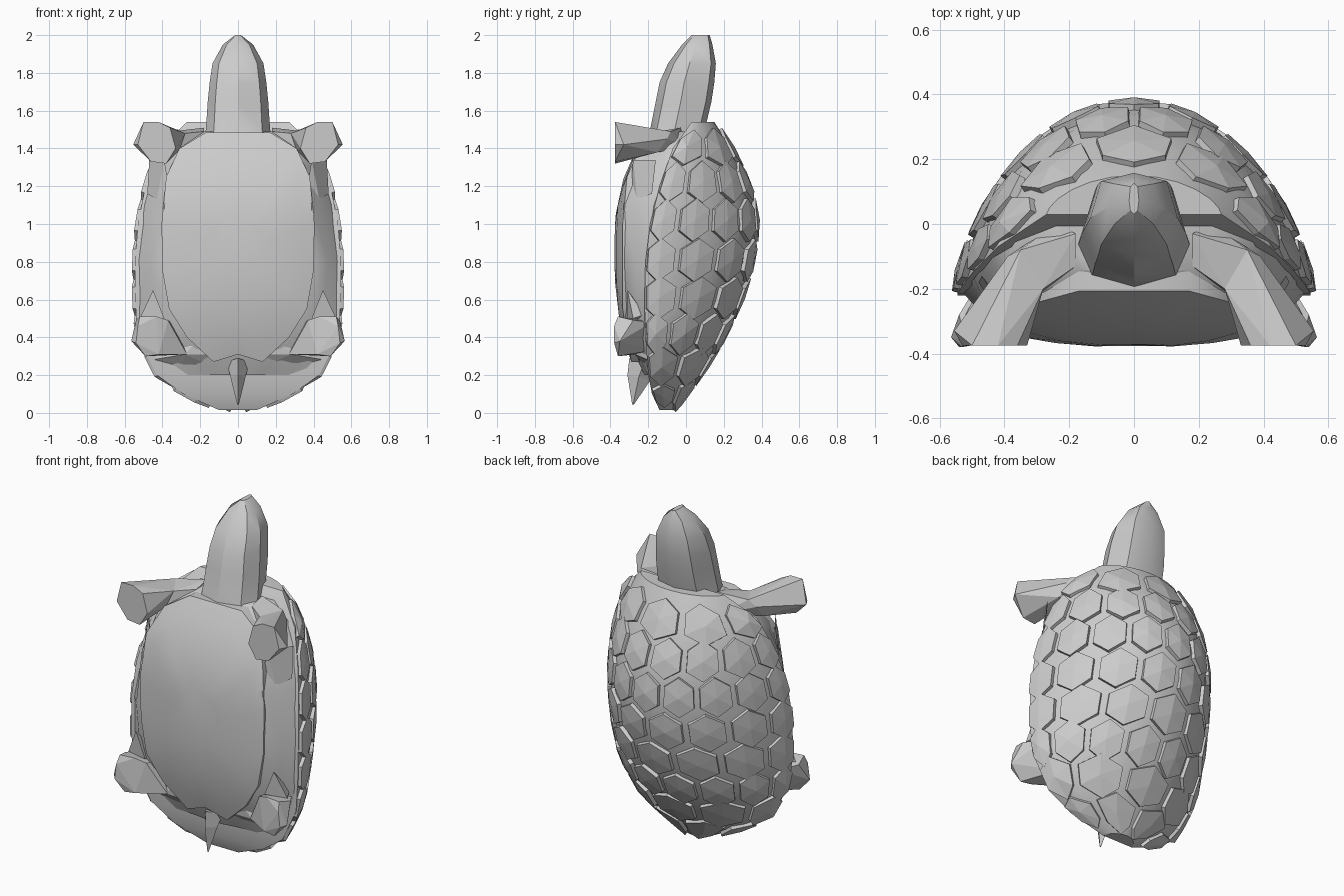
import bpy, bmesh, math
from mathutils import Vector

if "Cube" in bpy.data.objects:
    bpy.data.objects.remove(bpy.data.objects["Cube"])

grey = bpy.data.materials.new("stone_grey")
grey.use_nodes = True
colour = (0.6, 0.6, 0.6, 1)
grey.diffuse_color = colour
grey.node_tree.nodes["Principled BSDF"].inputs["Base Color"].default_value = colour


def finish(name, bm, smooth=0):
    bmesh.ops.recalc_face_normals(bm, faces=bm.faces)
    mesh = bpy.data.meshes.new(name)
    bm.to_mesh(mesh)
    bm.free()
    mesh.materials.append(grey)
    obj = bpy.data.objects.new(name, mesh)
    bpy.context.collection.objects.link(obj)
    if smooth:
        bpy.ops.object.select_all(action="DESELECT")
        obj.select_set(True)
        bpy.context.view_layer.objects.active = obj
        bpy.ops.object.shade_smooth_by_angle(angle=math.radians(smooth))


def loft(name, rings, smooth=0):
    bm = bmesh.new()
    rows = [[bm.verts.new(p) for p in ring] for ring in rings]
    n = len(rows[0])
    for a, b in zip(rows, rows[1:]):
        for i in range(n):
            j = (i + 1) % n
            bm.faces.new((a[i], a[j], b[j], b[i]))
    bm.faces.new(rows[0])
    bm.faces.new(rows[-1])
    finish(name, bm, smooth)


def hull_pair(name, points):
    """Faceted solid around the points, once on each side."""
    for side, s in (("left", 1), ("right", -1)):
        bm = bmesh.new()
        for x, y, z in points:
            bm.verts.new((s * x, y, z))
        out = bmesh.ops.convex_hull(bm, input=bm.verts)
        junk = [v for v in out["geom_interior"] if isinstance(v, bmesh.types.BMVert)]
        bmesh.ops.delete(bm, geom=junk, context="VERTS")
        finish(f"{side}_{name}", bm)


# Shell stations: height, half width, rim depth, ridge depth
STATIONS = [(.015, .1, -.14, -.06), (.1, .29, -.18, 0), (.2, .43, -.2, .075),
            (.4, .53, -.215, .2), (.6, .545, -.22, .29), (.8, .545, -.215, .355),
            (1, .53, -.19, .375), (1.2, .49, -.14, .34), (1.4, .42, -.07, .24),
            (1.54, .27, .03, .15)]


def station(z):
    z = min(max(z, STATIONS[0][0]), STATIONS[-1][0])
    for a, b in zip(STATIONS, STATIONS[1:]):
        if z <= b[0]:
            f = (z - a[0]) / (b[0] - a[0])
            return [p + (q - p) * f for p, q in zip(a, b)]


def on_shell(t, z):
    z, w, rim, ridge = station(z)
    a = t * math.pi / 2
    return Vector((w * math.sin(a), rim + (ridge - rim) * max(math.cos(a), 0) ** 1.3, z))


loft("shell", [[on_shell(i / 6, s[0]) for i in range(-6, 7)] for s in STATIONS], 20)

# Raised hexagonal plates in staggered rows
bm = bmesh.new()
for row, z in enumerate((.1, .25, .42, .61, .81, 1.02, 1.22, 1.4)):
    arc = sum((on_shell(i / 10 + .1, z) - on_shell(i / 10, z)).length for i in range(-10, 10))
    n = max(2, round(arc / .22))
    if n % 2 != row % 2:
        n += 1
    for k in range(n):
        t = (2 * k + 1) / n - 1
        du = (on_shell(t + .02, z) - on_shell(t - .02, z)) / .04
        dv = (on_shell(t, z + .04) - on_shell(t, z - .04)) / .08
        normal = dv.cross(du).normalized()
        if normal.dot(Vector((math.sin(t * 1.5), math.cos(t * 1.5), 0))) < 0:
            normal = -normal
        top, base = [], []
        for i in range(6):
            a = math.radians(30 + 60 * i)
            p = on_shell(t + .98 / n * math.cos(a), z + .115 * math.sin(a) / max(dv.length, 1))
            top.append(bm.verts.new(p + normal * .018))
            base.append(bm.verts.new(p - normal * .01))
        mid = bm.verts.new(on_shell(t, z) + normal * .02)
        for i in range(6):
            j = (i + 1) % 6
            bm.faces.new((mid, top[i], top[j]))
            bm.faces.new((top[i], base[i], base[j], top[j]))
        bm.faces.new(base)
finish("shell_plates", bm)

# Soft body: height, half width, side depth, belly half width, belly depth
rings = []
for z, w, y, p, front in ((.2, .36, -.19, .12, -.21), (.33, .48, -.2, .22, -.27),
                          (.5, .52, -.22, .34, -.32), (.8, .53, -.21, .39, -.335),
                          (1.1, .495, -.17, .39, -.33), (1.3, .44, -.1, .345, -.285),
                          (1.42, .37, -.05, .28, -.21), (1.49, .25, .02, .17, -.14)):
    half = [(w * .9, y + .06), (w, y), (w * .6 + p * .4, y * .5 + front * .5), (p, front), (p / 2, front - .01)]
    rings.append([(x, d, z) for x, d in half] + [(-x, d, z) for x, d in reversed(half)])
loft("body", rings, 40)

# Belly plate: outline of height and half width, domed toward the front
OUTLINE = ((1.485, .17), (1.4, .31), (1.25, .38), (1, .405), (.75, .4), (.55, .365), (.4, .27), (.27, .13))
edge = [(x, z) for z, x in OUTLINE] + [(0, .31)] + [(-x, z) for z, x in reversed(OUTLINE)]


def belly_depth(z, f):
    if z < .5:
        side = -.335 + (.5 - z) * .2
    else:
        side = -.335 + max(z - 1.2, 0) * .45
    return side + (-.38 - side) * (1 - f ** 2.5)


rings = [[(x, belly_depth(z, 1) + .06, z) for x, z in edge]]
for f in (1, .85, .6, .3):
    rings.append([(x * f, belly_depth(z, f), .87 + (z - .87) * f) for x, z in edge])
loft("belly_plate", rings, 35)

# Neck and head: height, half width, front depth, back depth
rings = []
for z, w, front, back in ((1.36, .2, -.22, .06), (1.5, .17, -.19, .1), (1.65, .16, -.16, .135),
                          (1.75, .15, -.14, .15), (1.85, .135, -.095, .158),
                          (1.95, .08, -.02, .14), (2, .015, .03, .125)):
    mid, half = (front + back) / 2, (back - front) / 2
    rings.append([(w * x, mid + half * y, z) for x, y in
                  ((0, 1), (.75, .8), (1, -.1), (.75, -.75), (0, -1),
                   (-.75, -.75), (-1, -.1), (-.75, .8))])
loft("neck_and_head", rings, 30)

# Front legs: shoulder to elbow, then elbow to flat foot
elbow = [(.39, -.1, 1.45), (.35, -.08, 1.49), (.28, -.2, 1.48), (.31, -.23, 1.39), (.4, -.15, 1.38)]
hull_pair("upper_front_leg", elbow + [(.18, -.03, 1.51), (.18, -.13, 1.49), (.2, -.13, 1.38), (.24, 0, 1.41)])
hull_pair("front_foot", elbow + [(x, -.375, z) for x, z in
          ((.33, 1.4), (.36, 1.51), (.42, 1.54), (.5, 1.54), (.53, 1.42), (.46, 1.33), (.38, 1.32))]
          + [(.555, -.33, 1.42)])
hull_pair("front_leg_fold", [(.39, -.28, 1.34), (.47, -.16, 1.34), (.43, -.26, 1.13), (.48, -.18, 1.16), (.37, -.29, 1.22)])

# Hind legs and the skin fold above them
hull_pair("hind_foot", [(.42, -.36, .31), (.27, -.27, .31), (.37, -.33, .49), (.43, -.35, .51), (.52, -.36, .51),
                        (.53, -.38, .46), (.54, -.38, .37), (.54, -.28, .49), (.565, -.35, .38),
                        (.49, -.36, .3), (.48, -.18, .48), (.38, -.18, .33), (.33, -.2, .46)])
hull_pair("hind_leg_fold", [(.45, -.31, .65), (.49, -.22, .52), (.39, -.31, .5), (.52, -.28, .5), (.4, -.2, .5)])
hull_pair("hip", [(.06, -.27, .31), (.28, -.27, .31), (.46, -.2, .28), (.3, -.18, .22),
                  (.08, -.2, .22), (.4, -.2, .43), (.2, -.28, .4)])

# Tail
loft("tail", [[(0, -.3, .29), (.06, -.22, .27), (0, -.15, .25), (-.06, -.22, .27)],
              [(0, -.31, .2), (.04, -.25, .19), (0, -.19, .17), (-.04, -.25, .19)],
              [(0, -.285, .045), (.004, -.28, .045), (0, -.275, .045), (-.004, -.28, .045)]])
